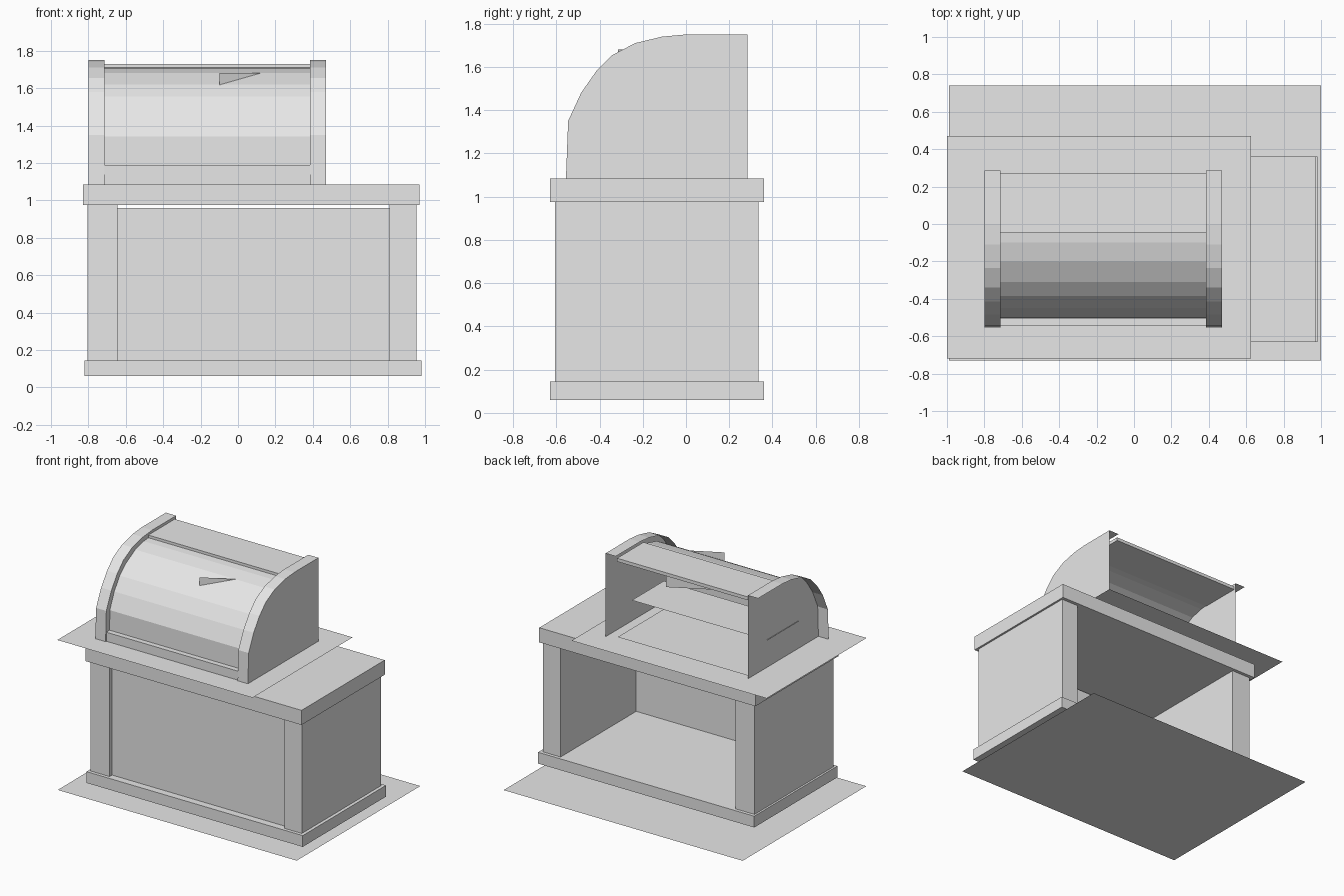
import bpy
import bmesh

old = bpy.data.objects.get("Cube")
if old:
    bpy.data.objects.remove(old, do_unlink=True)

# One plain material
grey = bpy.data.materials.new("light_grey")
grey.use_nodes = True
GREY = (0.8, 0.8, 0.8, 1.0)
grey.diffuse_color = GREY
grey.node_tree.nodes["Principled BSDF"].inputs["Base Color"].default_value = GREY


def finish(name, bm, recalc=True):
    if recalc:
        bmesh.ops.recalc_face_normals(bm, faces=bm.faces)
    mesh = bpy.data.meshes.new(name)
    bm.to_mesh(mesh)
    bm.free()
    mesh.materials.append(grey)
    obj = bpy.data.objects.new(name, mesh)
    bpy.context.collection.objects.link(obj)
    return obj


def box(name, x, y, z):
    """Box from (min, max) pairs."""
    bm = bmesh.new()
    bmesh.ops.create_cube(bm, size=1)
    for v in bm.verts:
        for i, (lo, hi) in enumerate((x, y, z)):
            v.co[i] = lo if v.co[i] < 0 else hi
    return finish(name, bm)


def sheet(name, corners):
    """Single flat polygon."""
    bm = bmesh.new()
    bm.faces.new([bm.verts.new(c) for c in corners])
    return finish(name, bm, False)


def level_sheet(name, x, y, z):
    return sheet(name, [(x[0], y[0], z), (x[1], y[0], z),
                        (x[1], y[1], z), (x[0], y[1], z)])


def strip(name, profile, x0, x1):
    """Sweep an open (y, z) profile along x."""
    bm = bmesh.new()
    a = [bm.verts.new((x0, y, z)) for y, z in profile]
    b = [bm.verts.new((x1, y, z)) for y, z in profile]
    for i in range(len(profile) - 1):
        bm.faces.new((a[i], a[i + 1], b[i + 1], b[i]))
    # Profiles run from the front foot up and back, so flip to face outward
    for f in bm.faces:
        f.normal_update()
        if f.normal.z - f.normal.y < 0:
            f.normal_flip()
    return finish(name, bm, False)


# Ground sheet and the cloth-like sheet lying on the counter
level_sheet("ground_sheet", (-0.99, 1.0), (-0.73, 0.74), 0.0)
level_sheet("counter_sheet", (-1.0, 0.625), (-0.72, 0.47), 1.122)

# Cabinet: base, thick end walls, recessed front panel, top; the back is open
box("cabinet_base", (-0.82, 0.98), (-0.63, 0.36), (0.06, 0.145))
box("right_end_wall", (-0.805, -0.645), (-0.605, 0.335), (0.145, 0.975))
box("left_end_wall", (0.81, 0.955), (-0.605, 0.335), (0.145, 0.975))
box("front_panel", (-0.645, 0.81), (-0.575, -0.565), (0.145, 0.96))
box("counter_top", (-0.83, 0.97), (-0.63, 0.36), (0.975, 1.085))

# Hood ends: a flat cheek with a rim strip running toward the right
RIM = [(-0.555, 1.085), (-0.545, 1.35), (-0.485, 1.48), (-0.415, 1.58),
       (-0.34, 1.655), (-0.235, 1.71), (-0.11, 1.74), (0.0, 1.75),
       (0.285, 1.75)]
for side, x0, x1 in (("right", -0.8, -0.715), ("left", 0.385, 0.47)):
    strip(side + "_hood_rim", RIM, x0, x1)
    cheek = RIM + [(0.285, 1.085)]
    sheet(side + "_hood_cheek", [(x1, y, z) for y, z in reversed(cheek)])

# Curved door, top panel, front rail and floor of the hood
DOOR = [(-0.505, 1.19), (-0.503, 1.34), (-0.45, 1.46), (-0.385, 1.555),
        (-0.31, 1.62), (-0.2, 1.68), (-0.1, 1.705), (-0.045, 1.71)]
SPAN = (-0.715, 0.385)
strip("hood_door", DOOR, *SPAN)
box("hood_top_panel", SPAN, (-0.045, 0.27), (1.705, 1.73))
box("hood_front_rail", SPAN, (-0.545, -0.505), (1.085, 1.19))
level_sheet("hood_floor", (-0.715, 0.39), (-0.505, 0.256), 1.13)

# Inside: a shelf and an upright board whose corner pokes through the door
level_sheet("hood_shelf", (-0.72, 0.405), (-0.315, 0.065), 1.33)
sheet("upright_board", [(-0.1, -0.315, 1.395), (0.255, -0.129, 1.395),
                        (0.255, -0.129, 1.68), (-0.1, -0.315, 1.68)])
